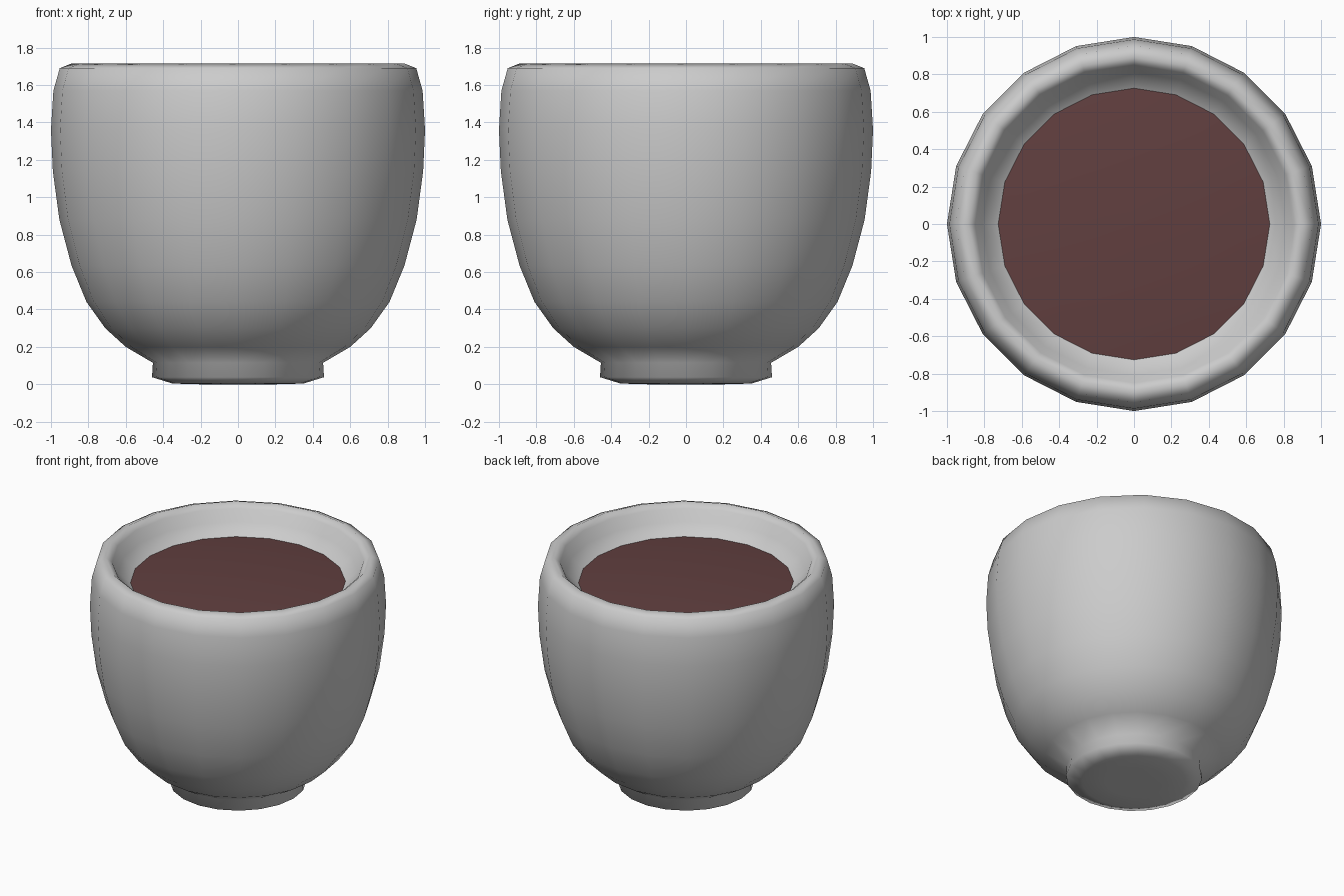
import bpy, bmesh, math

if "Cube" in bpy.data.objects:
    bpy.data.objects.remove(bpy.data.objects["Cube"])

SIDES = 20


def lathe(name, profile):
    """Revolve a (radius, z) profile around z, capping both ends."""
    bm = bmesh.new()
    rings = []
    for r, z in profile:
        angles = [2 * math.pi * i / SIDES for i in range(SIDES)]
        rings.append([bm.verts.new((r * math.cos(a), r * math.sin(a), z))
                      for a in angles])
    for a, b in zip(rings, rings[1:]):
        for i in range(SIDES):
            j = (i + 1) % SIDES
            bm.faces.new((a[i], a[j], b[j], b[i]))
    bm.faces.new(rings[0][::-1])
    bm.faces.new(rings[-1])
    for f in bm.faces:
        f.smooth = True
    bmesh.ops.recalc_face_normals(bm, faces=bm.faces)
    mesh = bpy.data.meshes.new(name)
    bm.to_mesh(mesh)
    bm.free()
    obj = bpy.data.objects.new(name, mesh)
    bpy.context.collection.objects.link(obj)
    return obj


# Cup: foot, bowl, rounded rim, then a shallow dished inside under the drink
lathe("cup", [
    (0.20, 0.0), (0.35, 0.004), (0.46, 0.038), (0.455, 0.115),
    (0.60, 0.20), (0.71, 0.30), (0.81, 0.44), (0.89, 0.635),
    (0.955, 0.88), (0.99, 1.14), (1.0, 1.36), (0.987, 1.57),
    (0.953, 1.69), (0.89, 1.715), (0.85, 1.68), (0.81, 1.60),
    (0.72, 1.522), (0.60, 1.48), (0.30, 1.45)])

# Drink: gently domed surface meeting the inner wall
drink = lathe("drink", [(0.74, 1.526), (0.60, 1.539), (0.40, 1.551), (0.20, 1.558),
                        (0.02, 1.56)])
mat = bpy.data.materials.new("drink_brown")
mat.diffuse_color = (0.12, 0.05, 0.05, 1)
mat.use_nodes = True
mat.node_tree.nodes["Principled BSDF"].inputs["Base Color"].default_value = mat.diffuse_color
drink.data.materials.append(mat)
# The surface is a single skin, so drop the underside cap
bm = bmesh.new()
bm.from_mesh(drink.data)
under = [f for f in bm.faces if len(f.verts) == SIDES and f.calc_center_median().z < 1.53]
bmesh.ops.delete(bm, geom=under, context='FACES_ONLY')
bmesh.ops.recalc_face_normals(bm, faces=bm.faces)
if sum(f.normal.z for f in bm.faces) < 0:
    bmesh.ops.reverse_faces(bm, faces=bm.faces)
bm.to_mesh(drink.data)
bm.free()
